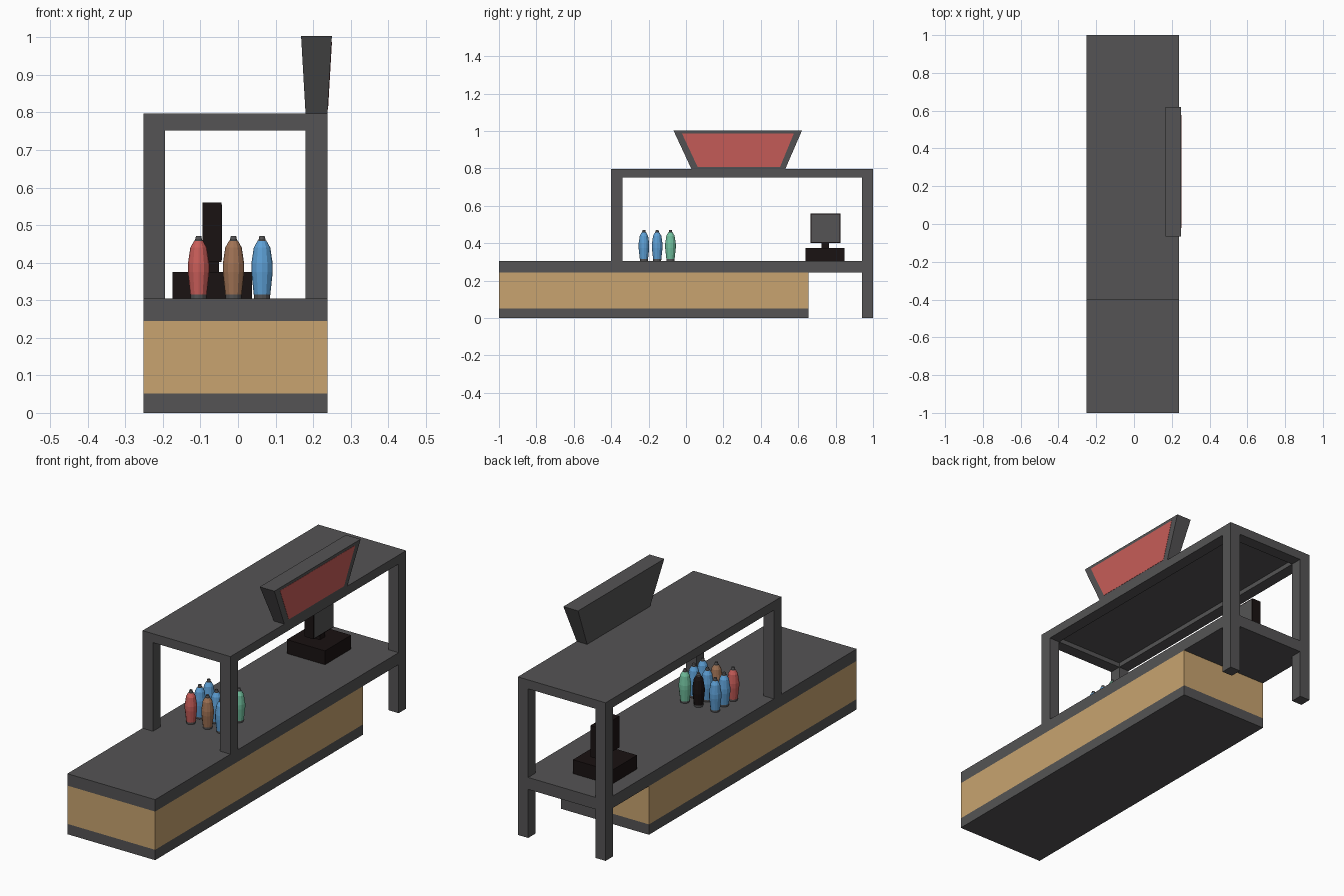
import bpy, bmesh, math

if "Cube" in bpy.data.objects:
    bpy.data.objects.remove(bpy.data.objects["Cube"])


def material(name, rgb):
    m = bpy.data.materials.new(name)
    m.diffuse_color = (*rgb, 1)
    m.use_nodes = True
    m.node_tree.nodes["Principled BSDF"].inputs["Base Color"].default_value = m.diffuse_color
    return m


DARK = material("dark_grey", (0.09, 0.088, 0.09))
WOOD = material("light_wood", (0.58, 0.37, 0.16))
BLACK = material("black", (0.010, 0.006, 0.006))
RED = material("red", (0.58, 0.11, 0.10))
BLUE = material("blue", (0.11, 0.35, 0.67))
GREEN = material("green", (0.17, 0.54, 0.35))
BROWN = material("brown", (0.35, 0.17, 0.09))


def finish(name, bm, mats):
    bmesh.ops.recalc_face_normals(bm, faces=bm.faces)
    me = bpy.data.meshes.new(name)
    bm.to_mesh(me)
    bm.free()
    for m in mats:
        me.materials.append(m)
    ob = bpy.data.objects.new(name, me)
    bpy.context.collection.objects.link(ob)
    return ob


def frustum(name, low, high, z0, z1, mat):
    """Block between two (x0, x1, y0, y1) rectangles at heights z0 and z1."""
    bm = bmesh.new()
    rings = []
    for (x0, x1, y0, y1), z in ((low, z0), (high, z1)):
        rings.append([bm.verts.new((x, y, z)) for x, y in
                      ((x0, y0), (x1, y0), (x1, y1), (x0, y1))])
    a, b = rings
    bm.faces.new(a[::-1])
    bm.faces.new(b)
    for i in range(4):
        j = (i + 1) % 4
        bm.faces.new((a[i], a[j], b[j], b[i]))
    return finish(name, bm, [mat])


def box(name, x0, x1, y0, y1, z0, z1, mat=DARK):
    return frustum(name, (x0, x1, y0, y1), (x0, x1, y0, y1), z0, z1, mat)


def bottle(name, x, y, z, mat, sides=12):
    profile = [(0.021, 0), (0.022, 0.010), (0.0285, 0.070), (0.0285, 0.092),
               (0.022, 0.135), (0.012, 0.153), (0.0095, 0.155), (0.007, 0.166)]
    bm = bmesh.new()
    rings = [[bm.verts.new((r * math.cos(2 * math.pi * i / sides),
                            r * math.sin(2 * math.pi * i / sides), h))
              for i in range(sides)] for r, h in profile]
    for k in range(len(rings) - 1):
        for i in range(sides):
            j = (i + 1) % sides
            f = bm.faces.new((rings[k][i], rings[k][j], rings[k + 1][j], rings[k + 1][i]))
            f.material_index = 1 if k in (0, 5, 6) else 0
    for ring in (rings[0][::-1], rings[-1]):
        bm.faces.new(ring).material_index = 1
    ob = finish(name, bm, [mat, DARK])
    ob.location = (x, y, z)


XL, XR = -0.252, 0.238      # counter sides
W = 0.058                   # post width
TOP = 0.305                 # counter surface

# Counter
box("counter_plinth", XL, XR, -1, 0.655, 0, 0.052)
box("counter_body", XL, XR, -1, 0.655, 0.052, 0.245, WOOD)
box("counter_top", XL, XR, -1, 1, 0.245, TOP)

# Legs and canopy posts
for side, x in (("left", XL), ("right", XR - W)):
    box(f"{side}_back_leg", x, x + W, 0.94, 1, 0, 0.245)
    box(f"{side}_back_post", x, x + W, 0.94, 1, TOP, 0.752)
    box(f"{side}_front_post", x, x + W, -0.4, -0.34, TOP, 0.752)
    box(f"{side}_canopy_beam", x, x + W, -0.4, 1, 0.752, 0.785)

# Canopy
box("front_canopy_beam", XL + W, XR - W, -0.4, -0.34, 0.752, 0.785)
box("back_canopy_beam", XL + W, XR - W, 0.94, 1, 0.752, 0.785)
box("canopy_roof", XL, XR, -0.4, 1, 0.775, 0.797)

# Flared sign with coloured panel on its outer side
frustum("sign_board", (0.18, XR, 0.03, 0.53), (0.168, 0.25, -0.067, 0.62), 0.795, 1.003, DARK)
frustum("sign_panel", (0.235, 0.2398, 0.062, 0.503), (0.245, 0.2502, -0.022, 0.577),
        0.808, 0.988, RED)

# Till
box("till_base", -0.175, 0.037, 0.64, 0.848, TOP, 0.375, BLACK)
box("till_neck", -0.088, -0.05, 0.725, 0.765, 0.375, 0.41, BLACK)
box("till_monitor", -0.094, -0.044, 0.665, 0.825, 0.402, 0.56, BLACK)
box("till_screen", -0.046, -0.043, 0.67, 0.82, 0.407, 0.555, DARK)

# Bottles, front row to back row
rows = [(RED, BROWN, BLUE), (BLUE, BLUE, BLUE), (BLUE, BLACK, GREEN)]
for r, row in enumerate(rows):
    for c, mat in enumerate(row):
        bottle(f"bottle_{r}_{c}", (-0.105, -0.012, 0.064)[c], -0.225 + 0.071 * r, TOP, mat)
